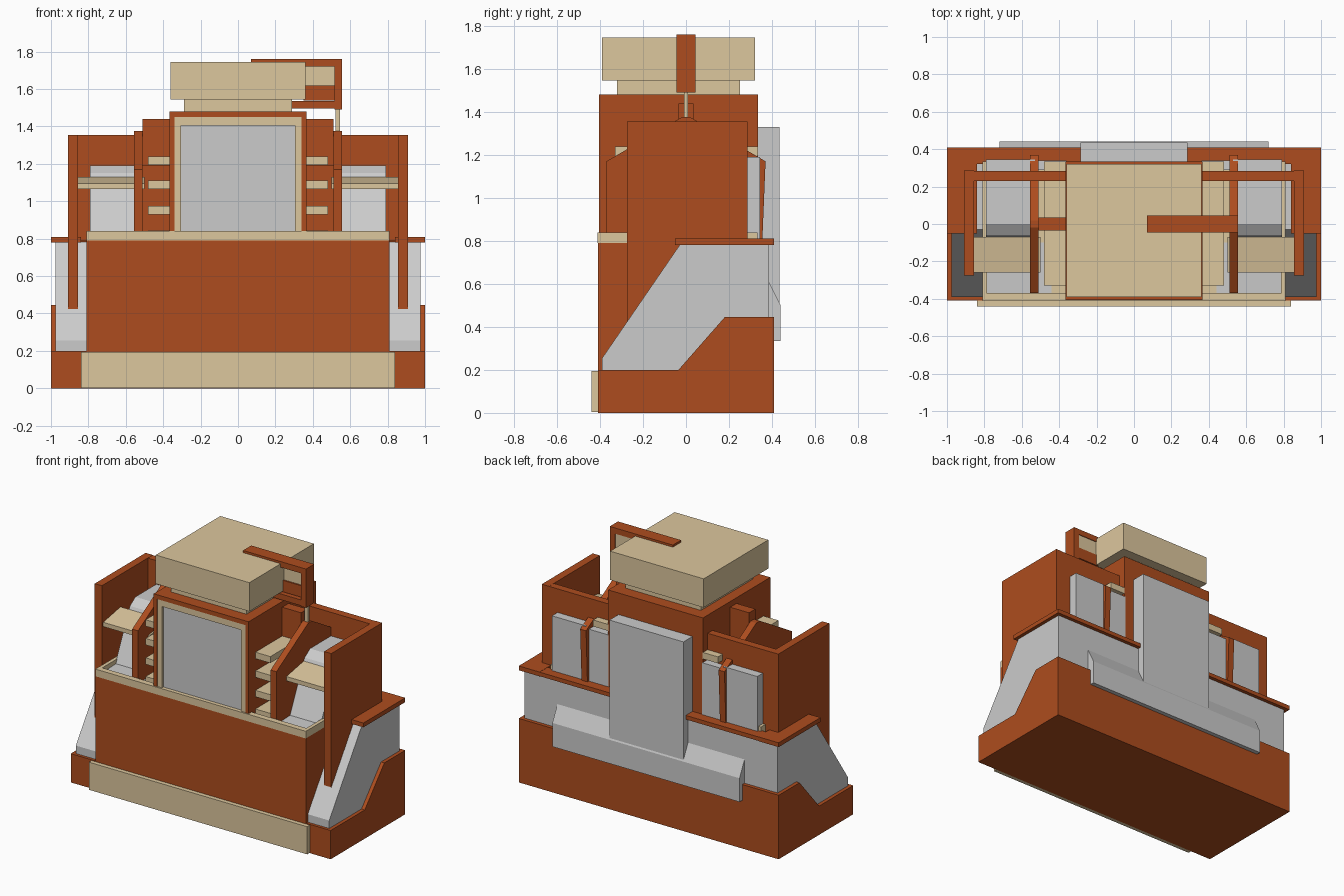
import bpy

if "Cube" in bpy.data.objects:
    bpy.data.objects.remove(bpy.data.objects["Cube"])


def material(name, rgb):
    m = bpy.data.materials.new(name)
    m.diffuse_color = (*rgb, 1)
    m.use_nodes = True
    m.node_tree.nodes["Principled BSDF"].inputs["Base Color"].default_value = m.diffuse_color
    return m


ORANGE = material("orange", (0.42, 0.073, 0.013))
BEIGE = material("beige", (0.72, 0.57, 0.34))
GREY = None


def prism(name, profile, x0, x1, mat=GREY, mirror=False):
    """Extrude a (y, z) profile from x0 to x1, optionally mirrored in x."""
    n = len(profile)
    verts = [(x, y, z) for x in (x0, x1) for y, z in profile]
    faces = [tuple(range(n)), tuple(range(2 * n - 1, n - 1, -1))]
    faces += [(i, i + n, (i + 1) % n + n, (i + 1) % n) for i in range(n)]
    area = sum(profile[i][0] * profile[(i + 1) % n][1] - profile[(i + 1) % n][0] * profile[i][1]
               for i in range(n))
    if area > 0:
        faces = [f[::-1] for f in faces]
    me = bpy.data.meshes.new(name)
    me.from_pydata(verts, [], faces)
    if mat:
        me.materials.append(mat)
    ob = bpy.data.objects.new(name, me)
    bpy.context.collection.objects.link(ob)
    if mirror:
        ob.modifiers.new("mirror", 'MIRROR').use_mirror_merge = False
    return ob


def box(name, x0, x1, y0, y1, z0, z1, mat=GREY, mirror=False):
    return prism(name, [(y0, z0), (y0, z1), (y1, z1), (y1, z0)], x0, x1, mat, mirror)


# Base with raised rear skirt, and front plinth board
prism("base_skirt", [(-.41, 0), (-.41, .2), (-.035, .2), (.18, .445), (.41, .445), (.41, 0)],
      -1, 1, ORANGE)
box("front_plinth", -.84, .84, -.44, -.40, .003, .195, BEIGE)

# Sloped grey body and the trim ledge around its sides and back
prism("sloped_body", [(-.39, .19), (-.39, .255), (-.03, .78), (.385, .78), (.385, .19)],
      -.975, .975)
box("side_ledge", .84, 1, -.05, .41, .78, .81, ORANGE, True)
box("back_ledge", -.85, .85, .32, .409, .781, .809, ORANGE)

# Front counter with beige tray and rim
box("counter", -.81, .81, -.41, .33, .2, .79, ORANGE)
box("tray_floor", -.79, .79, -.38, .32, .78, .797, BEIGE)
box("rim_front", -.81, .81, -.412, -.372, .79, .84, BEIGE)
box("rim_back", -.81, .81, .30, .333, .79, .84, BEIGE)
box("rim_side", .785, .81, -.38, .31, .79, .839, BEIGE, True)

# Tall side walls with returns at the back
box("side_wall", .855, .91, -.275, .285, .425, 1.355, ORANGE, True)
box("wall_return", .36, .86, .23, .284, .79, 1.354, ORANGE, True)

# Grey consoles in the side bays, with work shelves
prism("console", [(-.37, .79), (-.37, .805), (-.22, .81), (-.09, 1.09), (-.06, 1.15),
                  (0, 1.19), (.345, 1.19), (.345, .79)], .53, .79, GREY, True)
box("console_foot", .44, .53, -.37, -.1, .79, .805, GREY, True)
box("bay_back", .36, .51, .29, .34, .8, 1.17, GREY, True)
prism("work_shelf", [(-.26, 1.065), (-.26, 1.095), (-.07, 1.13), (-.07, 1.10)],
      .5, .856, BEIGE, True)

# Gabled divider fins
prism("divider_fin", [(-.37, .8), (-.37, 1.17), (-.02, 1.375), (.02, 1.375),
                      (.37, 1.17), (.355, .8)], .51, .555, ORANGE, True)

# Stacked small shelves beside the tower
for i, z in enumerate((.80, .93, 1.065, 1.195)):
    box(f"small_shelf_{i}", .36, .48, -.33, .335, z, z + .045, BEIGE, True)
box("shelf_bracket", .36, .51, -.035, .035, 1.19, 1.44, ORANGE, True)

# Central tower with framed screen
box("tower", -.365, .365, -.37, .335, .79, 1.48, ORANGE)
box("tower_frame_side", .34, .365, -.405, -.36, .79, 1.48, ORANGE, True)
box("tower_frame_top", -.34, .34, -.405, -.36, 1.45, 1.48, ORANGE)
box("screen_frame_side", .305, .34, -.40, -.36, .8, 1.45, BEIGE, True)
box("screen_frame_top", -.305, .305, -.40, -.36, 1.405, 1.45, BEIGE)
box("screen", -.305, .305, -.385, -.36, .8, 1.405)

# Roof blocks
box("roof_neck", -.29, .29, -.32, .25, 1.47, 1.55, BEIGE)
box("roof_block", -.36, .36, -.39, .32, 1.545, 1.745, BEIGE)

# Roof bracket hooked over the right side, with its post
box("bracket_top", .07, .555, -.045, .045, 1.72, 1.76, ORANGE)
box("bracket_upright", .515, .555, -.045, .045, 1.49, 1.73, ORANGE)
box("bracket_bottom", .28, .52, -.045, .045, 1.495, 1.535, ORANGE)
box("bracket_filler", .35, .515, -.02, .045, 1.54, 1.62, ORANGE)
box("bracket_panel", .35, .515, -.01, .04, 1.62, 1.72, BEIGE)
box("bracket_post", .52, .545, -.01, .01, 1.36, 1.50, BEIGE)

# Rear panel and bevelled bumper
box("rear_panel", -.285, .285, .335, .435, .45, 1.33)
prism("rear_bumper", [(.38, .335), (.38, .62), (.44, .5), (.44, .335)], -.72, .72)
